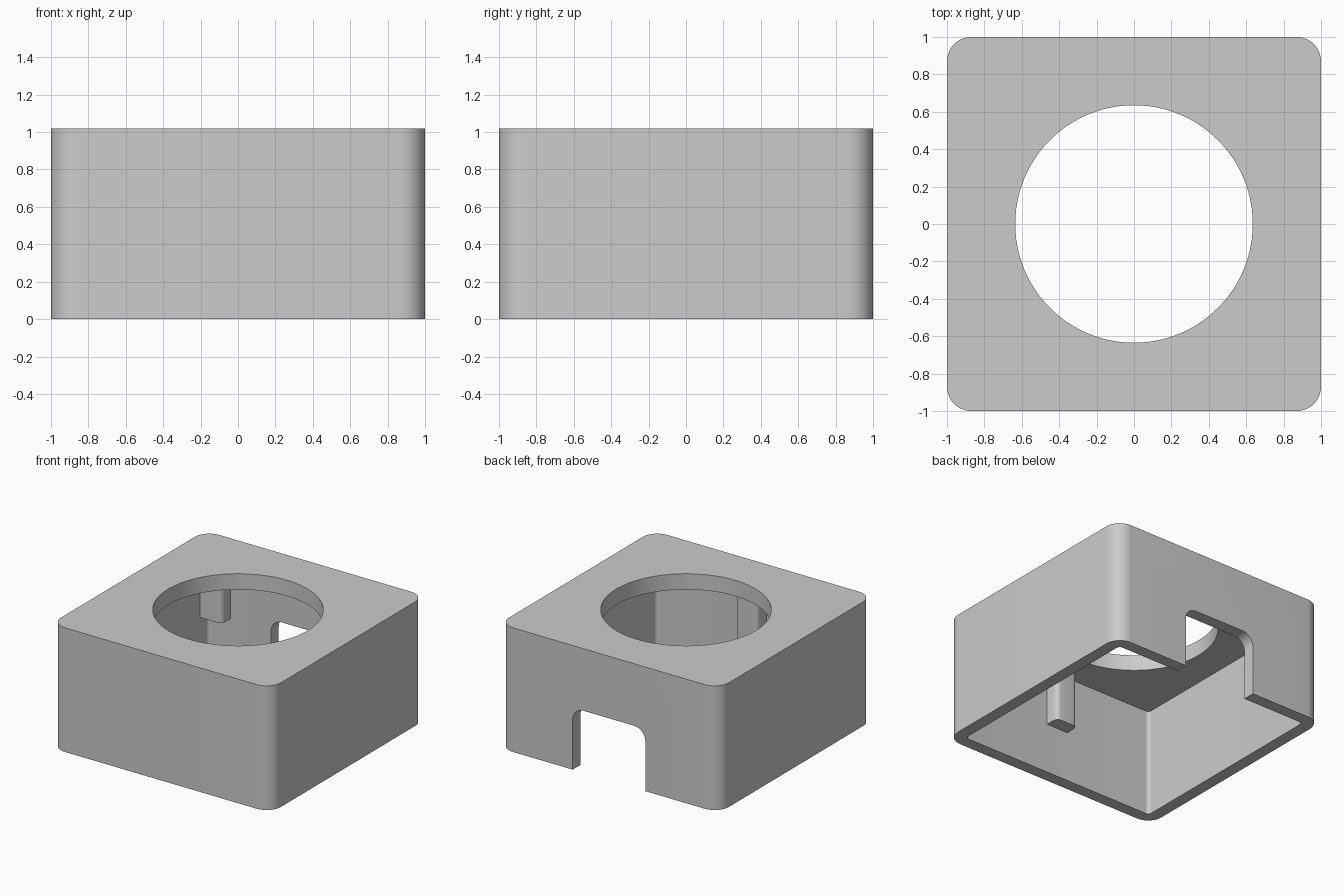
import bpy
from math import cos, sin, pi, radians

if "Cube" in bpy.data.objects:
    bpy.data.objects.remove(bpy.data.objects["Cube"])


def prism(name, pts, z0, z1):
    """Extrude a closed counter-clockwise xy outline from z0 to z1."""
    n = len(pts)
    verts = [(x, y, z) for z in (z0, z1) for x, y in pts]
    faces = [tuple(reversed(range(n))), tuple(range(n, 2 * n))]
    faces += [(i, (i + 1) % n, n + (i + 1) % n, n + i) for i in range(n)]
    mesh = bpy.data.meshes.new(name)
    mesh.from_pydata(verts, [], faces)
    obj = bpy.data.objects.new(name, mesh)
    bpy.context.collection.objects.link(obj)
    return obj


def rounded_rect(x0, x1, y0, y1, radii, seg=10):
    """Outline with radii for the (+,+), (-,+), (-,-), (+,-) corners."""
    corners = [(x1, y1, -1, -1), (x0, y1, 1, -1), (x0, y0, 1, 1), (x1, y0, -1, 1)]
    pts = []
    for k, ((x, y, sx, sy), r) in enumerate(zip(corners, radii)):
        if r == 0:
            pts.append((x, y))
            continue
        for i in range(seg + 1):
            a = pi / 2 * (k + i / seg)
            pts.append((x + sx * r + r * cos(a), y + sy * r + r * sin(a)))
    return pts


def smooth(obj):
    bpy.ops.object.select_all(action='DESELECT')
    obj.select_set(True)
    bpy.context.view_layer.objects.active = obj
    bpy.ops.object.shade_smooth_by_angle(angle=radians(30))


def cut(target, cutter):
    mod = target.modifiers.new("cut", 'BOOLEAN')
    mod.operation = 'DIFFERENCE'
    mod.solver = 'EXACT'
    mod.object = cutter
    bpy.context.view_layer.objects.active = target
    bpy.ops.object.modifier_apply(modifier=mod.name)
    bpy.data.objects.remove(cutter)


H, INNER, CEILING = 1.02, 0.90, 0.89

# Housing: rounded square block
housing = prism("housing", rounded_rect(-1, 1, -1, 1, [0.13] * 4), 0, H)

# Hollow interior, open at the bottom
cut(housing, prism("cavity", rounded_rect(-INNER, INNER, -INNER, INNER, [0.03] * 4), -0.2, CEILING))

# Round opening in the top plate
circle = [(0.635 * cos(2 * pi * i / 96), 0.635 * sin(2 * pi * i / 96)) for i in range(96)]
cut(housing, prism("opening", circle, 0.6, 1.3))

# Arched cable notch in the back wall
notch = prism("notch", rounded_rect(-0.33, 0.33, -0.3, 0.51, [0.1, 0.1, 0, 0]), -1.2, -0.7)
notch.rotation_euler.x = radians(90)
bpy.context.view_layer.update()
cut(housing, notch)
smooth(housing)

# Support ribs hanging from the top plate: one at the front, two in the back corners
ribs = [
    ("front_rib", (-0.10, 0.10, -0.92, -0.785), [0.04, 0.04, 0, 0]),
    ("back_left_rib", (-0.92, -0.70, 0.79, 0.92), [0, 0, 0, 0.04]),
    ("back_right_rib", (0.70, 0.92, 0.79, 0.92), [0, 0, 0.04, 0]),
]
for name, box, radii in ribs:
    smooth(prism(name, rounded_rect(*box, radii, seg=6), 0.415, CEILING + 0.02))
